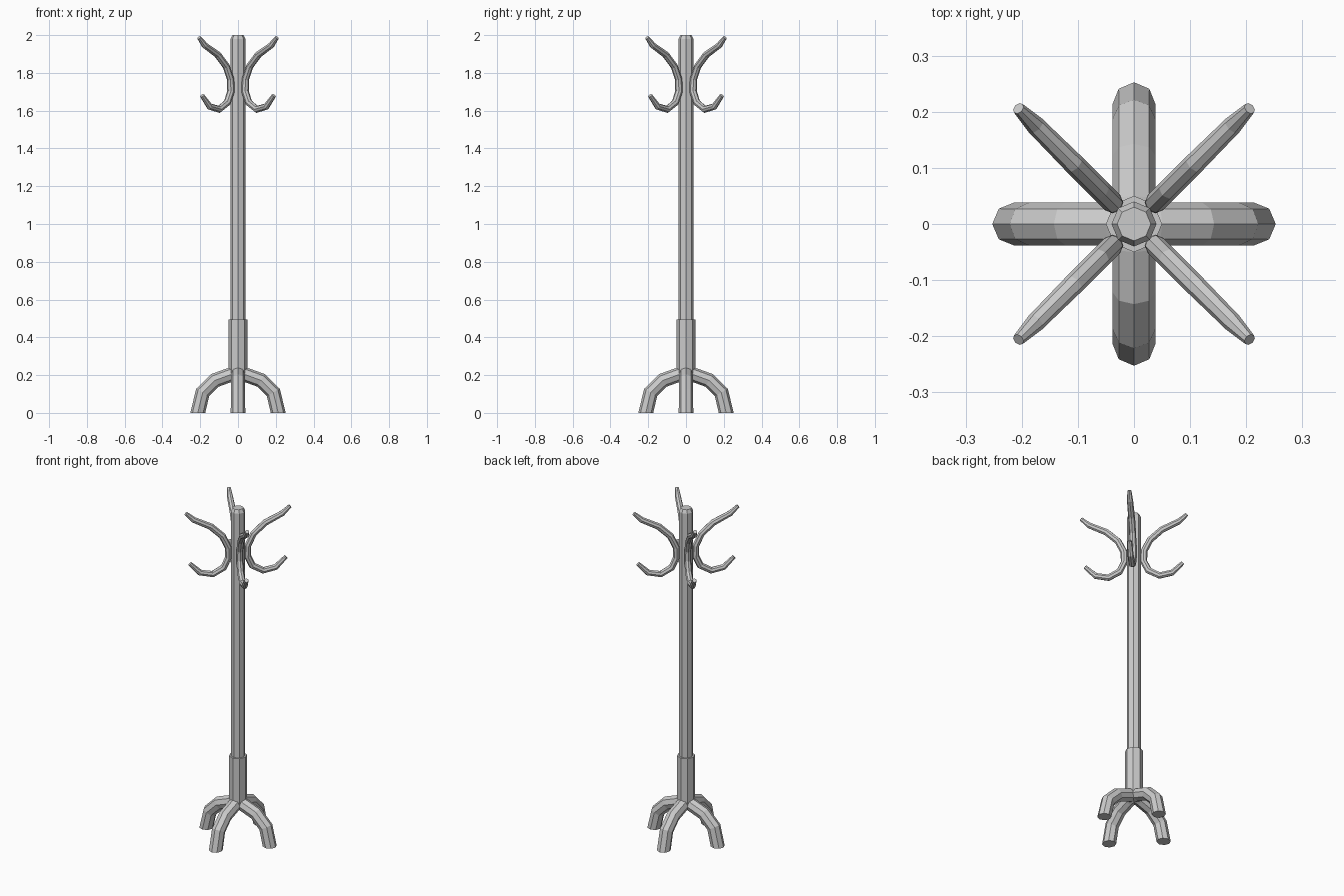
import bpy, bmesh, math
from mathutils import Vector

if "Cube" in bpy.data.objects:
    bpy.data.objects.remove(bpy.data.objects["Cube"])

SIDES = 8


def make_object(name, bm):
    bmesh.ops.recalc_face_normals(bm, faces=bm.faces)
    mesh = bpy.data.meshes.new(name)
    bm.to_mesh(mesh)
    bm.free()
    obj = bpy.data.objects.new(name, mesh)
    bpy.context.collection.objects.link(obj)
    return obj


def skin(name, rings):
    """Join rings of points into a closed, flat-faced tube."""
    bm = bmesh.new()
    loops = [[bm.verts.new(p) for p in ring] for ring in rings]
    for a, b in zip(loops, loops[1:]):
        for i in range(SIDES):
            j = (i + 1) % SIDES
            bm.faces.new((a[i], a[j], b[j], b[i]))
    bm.faces.new(loops[0][::-1])
    bm.faces.new(loops[-1])
    return make_object(name, bm)


def lathe(name, profile):
    """Upright octagonal part from (radius, z) pairs."""
    step = math.tau / SIDES
    return skin(name, [[(r * math.cos(i * step), r * math.sin(i * step), z)
                        for i in range(SIDES)] for r, z in profile])


def sweep(name, path, angle, end_dir=None):
    """Mitred octagonal tube along (distance, z, radius) points, in the plane at angle."""
    out = Vector((math.cos(angle), math.sin(angle), 0))
    side = Vector((-math.sin(angle), math.cos(angle), 0))
    up = Vector((0, 0, 1))
    pts = [Vector((d, z)) for d, z, r in path]
    dirs = [(b - a).normalized() for a, b in zip(pts, pts[1:])]
    rings = []
    for k, (p, (d, z, r)) in enumerate(zip(pts, path)):
        before = dirs[max(k - 1, 0)]
        after = dirs[min(k, len(dirs) - 1)]
        if end_dir and k == len(pts) - 1:
            after = before
            tangent = Vector(end_dir)
        else:
            tangent = (before + after).normalized()
        normal = Vector((-tangent.y, tangent.x)) / max(tangent.dot(before), 0.5)
        ring = []
        for i in range(SIDES):
            t = math.tau * i / SIDES
            q = p + normal * (r * math.cos(t))
            ring.append(out * q.x + up * q.y + side * (r * math.sin(t)))
        rings.append(ring)
    return skin(name, rings)


# Central pole with bevelled top, and thicker lower sleeve
lathe("pole", [(0.04, 0.2), (0.04, 1.98), (0.03, 2.0)])
lathe("lower_sleeve", [(0.05, 0.2), (0.05, 0.495)])

# Four arched legs with feet cut flat on the floor
leg_path = [(0.0, 0.21, 0.038), (0.04, 0.202, 0.038), (0.122, 0.172, 0.038),
            (0.187, 0.108, 0.038), (0.213, 0.0, 0.0385)]
for n in range(4):
    sweep(f"leg_{n + 1}", leg_path, n * math.pi / 2, (0, -1))

# Four diagonal double hooks: upper arm flowing into lower hook
hook_path = [(0.206, 1.987, 0.011), (0.176, 1.946, 0.017), (0.108, 1.897, 0.019),
             (0.062, 1.835, 0.019), (0.039, 1.765, 0.019), (0.038, 1.70, 0.019),
             (0.057, 1.642, 0.019), (0.100, 1.607, 0.018), (0.150, 1.622, 0.017),
             (0.190, 1.680, 0.012)]
hook_path = [(x * math.sqrt(2), z, r) for x, z, r in hook_path]
for n in range(4):
    sweep(f"coat_hook_{n + 1}", hook_path, math.pi / 4 + n * math.pi / 2)
